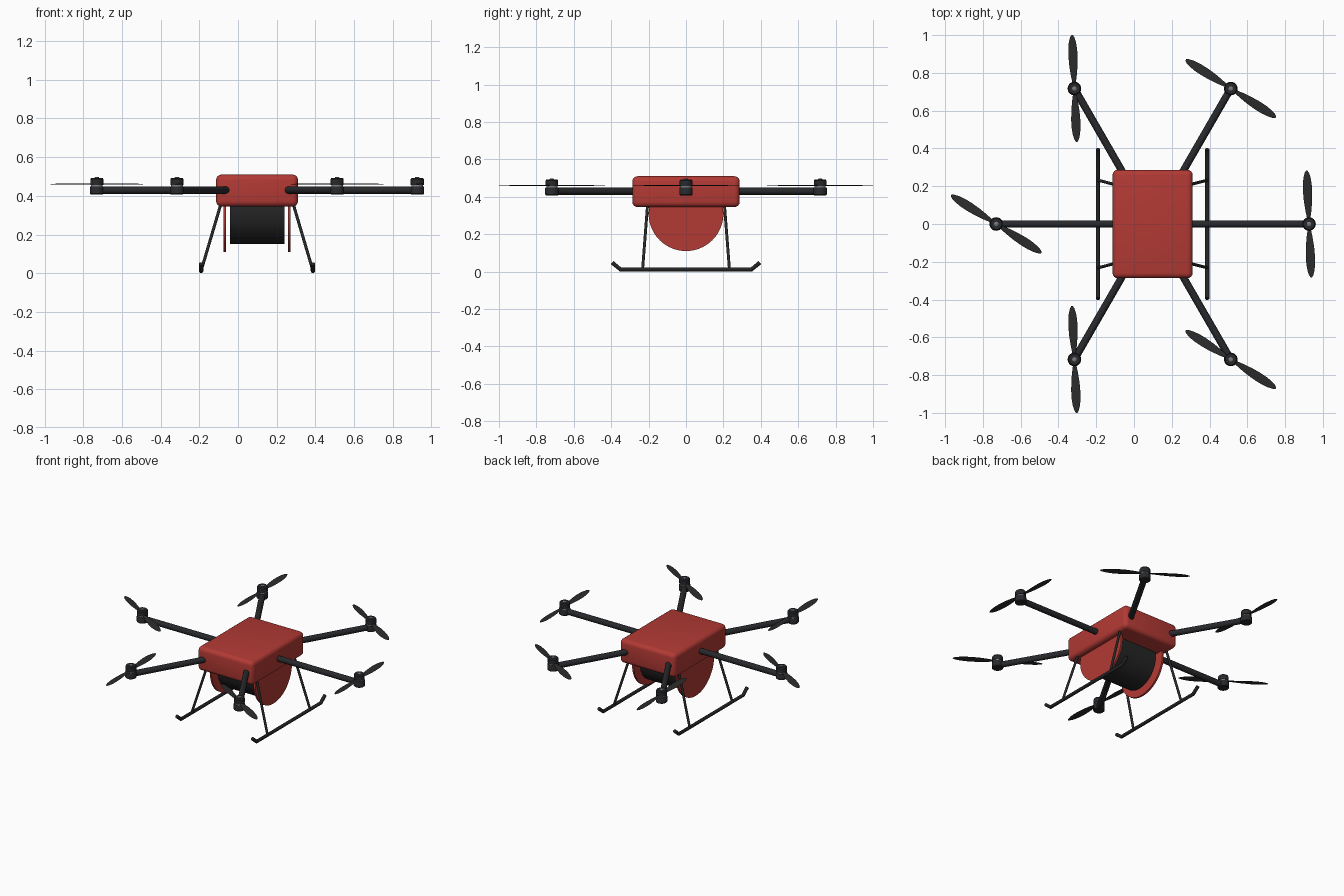
import bpy, bmesh, math
from mathutils import Vector, Matrix

if "Cube" in bpy.data.objects:
    bpy.data.objects.remove(bpy.data.objects["Cube"])

CX = 0.0985          # centre of the airframe along x
ARM_R = 0.828        # distance from the centre to each motor


def material(name, rgb):
    m = bpy.data.materials.new(name)
    m.use_nodes = True
    m.diffuse_color = (*rgb, 1)
    bsdf = m.node_tree.nodes["Principled BSDF"]
    bsdf.inputs["Base Color"].default_value = (*rgb, 1)
    bsdf.inputs["Roughness"].default_value = 0.5
    return m


RED = material("red shell", (0.45, 0.042, 0.035))
CARBON = material("dark carbon", (0.021, 0.022, 0.025))
BLACK = material("black rubber", (0.018, 0.018, 0.018))
PROP = material("propeller grey", (0.025, 0.025, 0.025))
STEEL = material("steel", (0.19, 0.2, 0.22))


def finish(name, bm, mat, smooth=True):
    bmesh.ops.recalc_face_normals(bm, faces=bm.faces[:])
    me = bpy.data.meshes.new(name)
    bm.to_mesh(me)
    bm.free()
    me.materials.append(mat)
    ob = bpy.data.objects.new(name, me)
    bpy.context.collection.objects.link(ob)
    if smooth:
        bpy.ops.object.select_all(action='DESELECT')
        ob.select_set(True)
        bpy.context.view_layer.objects.active = ob
        bpy.ops.object.shade_smooth_by_angle(angle=math.radians(35))
    return ob


def rod(name, a, b, radius, mat, sides=16):
    """Cylinder running from point a to point b."""
    a, b = Vector(a), Vector(b)
    d = b - a
    bm = bmesh.new()
    turn = d.to_track_quat('Z', 'Y').to_matrix().to_4x4()
    bmesh.ops.create_cone(bm, cap_ends=True, segments=sides, radius1=radius, radius2=radius,
                          depth=d.length, matrix=Matrix.Translation((a + b) / 2) @ turn)
    return finish(name, bm, mat)


def lathe(name, profile, x, y, mat, sides=24):
    """Solid of revolution about a vertical axis from (radius, z) points."""
    bm = bmesh.new()
    rings = [[bm.verts.new((x + r * math.cos(2 * math.pi * i / sides),
                            y + r * math.sin(2 * math.pi * i / sides), z))
              for i in range(sides)] for r, z in profile]
    for p, q in zip(rings, rings[1:]):
        for i in range(sides):
            j = (i + 1) % sides
            bm.faces.new((p[i], p[j], q[j], q[i]))
    bm.faces.new(rings[0])
    bm.faces.new(rings[-1])
    return finish(name, bm, mat)


# Main body with rounded edges
bm = bmesh.new()
bmesh.ops.create_cube(bm, size=1, matrix=Matrix.Translation((CX, 0, 0.4275)) @
                      Matrix.Diagonal((0.424, 0.574, 0.165, 1)))
bmesh.ops.bevel(bm, geom=bm.edges[:], offset=0.028, segments=4, profile=0.5, affect='EDGES')
finish("body", bm, RED)

# Hose drum and its two side plates, rounded below and tucked into the body above
rod("drum", (CX - 0.141, 0, 0.31), (CX + 0.141, 0, 0.31), 0.16, BLACK, 64)


def side_plate(name, x):
    bm = bmesh.new()
    arc = [(0.2 * math.cos(t), 0.31 + 0.2 * math.sin(t))
           for t in (math.pi + math.pi * i / 40 for i in range(41))]
    arc += [(0.195, 0.36), (-0.195, 0.36)]
    face = bm.faces.new([bm.verts.new((x - 0.0065, y, z)) for y, z in arc])
    out = bmesh.ops.extrude_face_region(bm, geom=[face])
    bmesh.ops.translate(bm, vec=(0.013, 0, 0),
                        verts=[v for v in out["geom"] if isinstance(v, bmesh.types.BMVert)])
    finish(name, bm, RED)


side_plate("drum_plate_right", CX - 0.167)
side_plate("drum_plate_left", CX + 0.167)


# Propeller: two tapered, slightly pitched blades
STATIONS = [(0.0, 0.008), (0.03, 0.009), (0.07, 0.016), (0.12, 0.022), (0.17, 0.0245),
            (0.21, 0.0235), (0.245, 0.019), (0.27, 0.012), (0.283, 0.004)]


def propeller(name, x, y, angle):
    bm = bmesh.new()
    for k in range(2):
        turn = Matrix.Translation((x, y, 0.461)) @ Matrix.Rotation(angle + k * math.pi, 4, 'Z')
        rings = []
        for r, w in STATIONS:
            pitch = Matrix.Rotation(math.radians(12 - 30 * r), 4, 'X')
            thick = 0.0035 - 0.008 * r
            section = [(-w, 0), (0, -thick), (w, 0), (0, thick)]
            rings.append([bm.verts.new(turn @ (pitch @ Vector((0, u, v)) + Vector((r, 0, 0))))
                          for u, v in section])
        for p, q in zip(rings, rings[1:]):
            for i in range(4):
                j = (i + 1) % 4
                bm.faces.new((p[i], p[j], q[j], q[i]))
        bm.faces.new(rings[0])
        bm.faces.new(rings[-1])
    finish(name, bm, PROP)


# Six arms, each with a motor and propeller
ARM_NAMES = ["left", "back_left", "back_right", "right", "front_right", "front_left"]
for i, side in enumerate(ARM_NAMES):
    a = i * math.pi / 3
    x, y = CX + ARM_R * math.cos(a), ARM_R * math.sin(a)
    rod("arm_" + side, (CX + 0.1 * math.cos(a), 0.1 * math.sin(a), 0.43),
        (x, y, 0.43), 0.0195, CARBON)
    lathe("motor_" + side, [(0.032, 0.408), (0.036, 0.412), (0.036, 0.446), (0.034, 0.449)],
          x, y, CARBON)
    lathe("motor_ring_" + side, [(0.03, 0.447), (0.03, 0.458)], x, y, STEEL)
    lathe("motor_cap_" + side, [(0.034, 0.457), (0.034, 0.486), (0.029, 0.493), (0.017, 0.493)],
          x, y, CARBON)
    lathe("shaft_" + side, [(0.012, 0.49), (0.012, 0.495), (0.009, 0.497)], x, y, STEEL, 12)
    propeller("propeller_" + side, x, y, math.radians(92.5 if i % 2 == 0 else 147.5))


# Landing gear: a skid with upturned ends and two splayed legs on each side
def skid(name, x):
    curve = bpy.data.curves.new(name, 'CURVE')
    curve.dimensions = '3D'
    curve.bevel_depth = 0.0115
    curve.bevel_resolution = 3
    curve.use_fill_caps = True
    pts = [(-0.395, 0.048), (-0.35, 0.0115), (0.35, 0.0115), (0.395, 0.048)]
    sp = curve.splines.new('POLY')
    sp.points.add(len(pts) - 1)
    for p, (y, z) in zip(sp.points, pts):
        p.co = (x, y, z, 1)
    curve.materials.append(BLACK)
    ob = bpy.data.objects.new(name, curve)
    bpy.context.collection.objects.link(ob)


for s, side in ((-1, "right"), (1, "left")):
    skid("skid_" + side, CX + s * 0.289)
    for t, end in ((-1, "front"), (1, "back")):
        rod(f"leg_{end}_{side}", (CX + s * 0.185, t * 0.205, 0.365),
            (CX + s * 0.289, t * 0.232, 0.013), 0.008, CARBON, 12)
